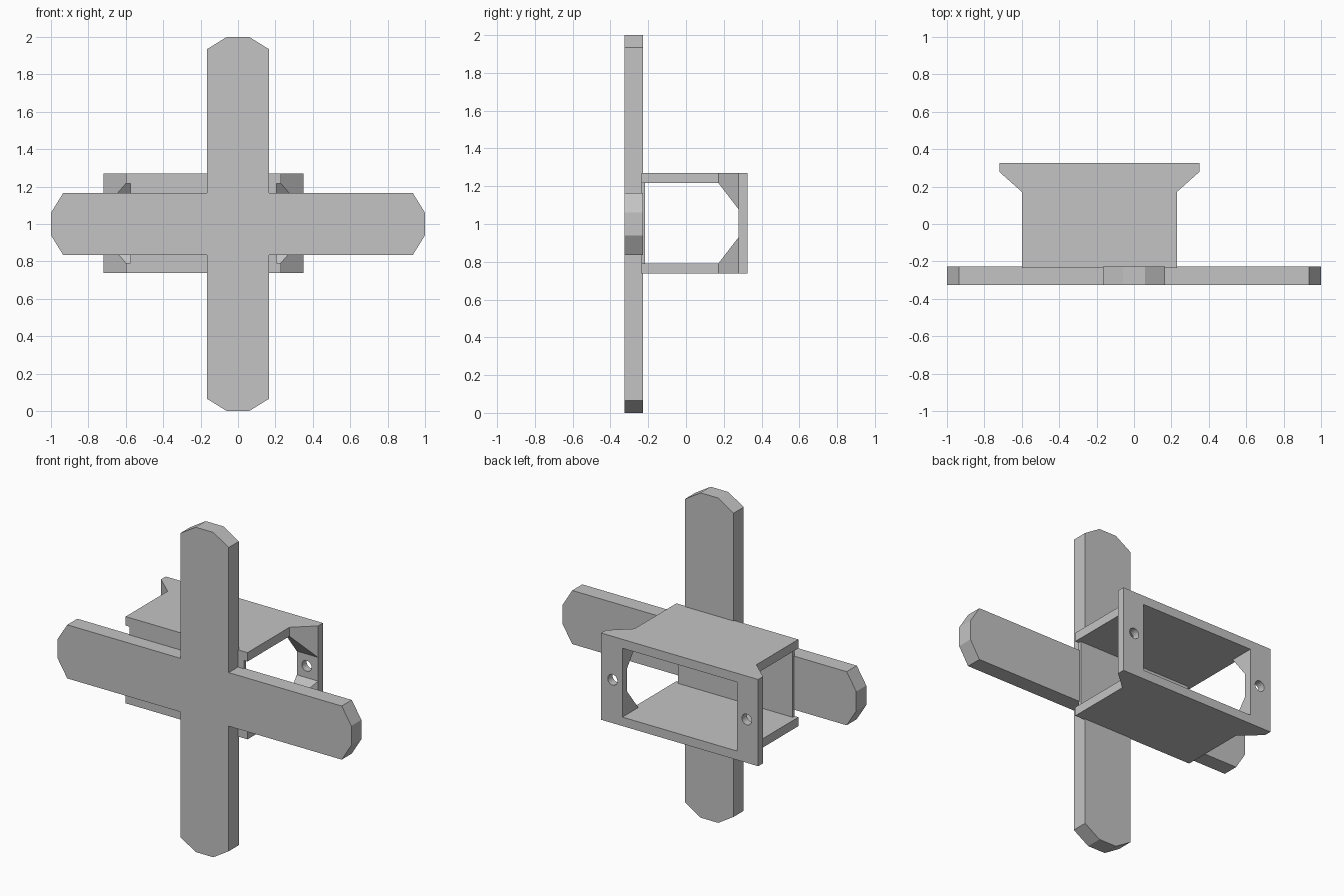
import bpy
import bmesh
import math
from mathutils import Matrix, Vector

if "Cube" in bpy.data.objects:
    bpy.data.objects.remove(bpy.data.objects["Cube"], do_unlink=True)

grey = bpy.data.materials.new("plain grey")
grey.use_nodes = True
GREY = (0.55, 0.55, 0.55, 1)
grey.diffuse_color = GREY
grey.node_tree.nodes["Principled BSDF"].inputs["Base Color"].default_value = GREY

# Shared dimensions
MID_X, MID_Z = -0.185, 1.004
CROSS_FRONT, CROSS_BACK = -0.326, -0.228
BOX_FRONT, FLARE_START, FLANGE_FRONT, BACK = -0.236, 0.172, 0.279, 0.326
HALF_OUT, HALF_BOX, HALF_WINDOW = 0.535, 0.415, 0.39
OUT_Z, IN_Z, GUSSET_Z = 0.267, 0.212, 0.073


def finish(name, bm):
    bmesh.ops.recalc_face_normals(bm, faces=bm.faces)
    mesh = bpy.data.meshes.new(name)
    bm.to_mesh(mesh)
    bm.free()
    mesh.materials.append(grey)
    obj = bpy.data.objects.new(name, mesh)
    bpy.context.collection.objects.link(obj)
    return obj


def prism(name, outline, direction):
    """Extrude a flat outline of 3D points along a direction."""
    bm = bmesh.new()
    face = bm.faces.new([bm.verts.new(p) for p in outline])
    new = bmesh.ops.extrude_face_region(bm, geom=[face])["geom"]
    verts = [g for g in new if isinstance(g, bmesh.types.BMVert)]
    bmesh.ops.translate(bm, verts=verts, vec=Vector(direction))
    return finish(name, bm)


def box(name, low, high):
    x0, y0, z0 = low
    x1, y1, z1 = high
    outline = [(x0, y0, z0), (x1, y0, z0), (x1, y0, z1), (x0, y0, z1)]
    return prism(name, outline, (0, y1 - y0, 0))


# Cross plate: one arm outline turned four times
arm = [(0.165, 0.165), (0.935, 0.165), (1, 0.06), (1, -0.06), (0.935, -0.165)]
outline = []
for turn in range(4):
    c, s = [(1, 0), (0, -1), (-1, 0), (0, 1)][turn]
    outline += [(x * c - z * s, CROSS_FRONT, 1 + x * s + z * c) for x, z in arm]
prism("cross_plate", outline, (0, CROSS_BACK - CROSS_FRONT, 0))

# Upper and lower plates, flared towards the back flange
half = [(HALF_BOX, BOX_FRONT), (HALF_BOX, FLARE_START), (HALF_OUT, FLANGE_FRONT)]
profile = half + [(-x, y) for x, y in reversed(half)]
for name, side in (("upper_plate", 1), ("lower_plate", -1)):
    prism(name, [(MID_X + x, y, MID_Z + side * IN_Z) for x, y in profile],
          (0, 0, side * (OUT_Z - IN_Z)))

# Thin front wall behind the cross
box("front_wall", (MID_X - HALF_WINDOW, BOX_FRONT, MID_Z - IN_Z),
    (MID_X + HALF_WINDOW, -0.217, MID_Z + IN_Z))

# Corner gussets between the plates and the flange
for x_name, sx in (("left", 1), ("right", -1)):
    for z_name, sz in (("upper", 1), ("lower", -1)):
        bm = bmesh.new()
        corners = [(HALF_WINDOW, FLARE_START, IN_Z), (HALF_BOX, FLARE_START, IN_Z)]
        for x in (HALF_WINDOW, HALF_OUT):
            for z in (IN_Z, GUSSET_Z):
                corners.append((x, FLANGE_FRONT, z))
        for x, y, z in corners:
            bm.verts.new((MID_X + sx * x, y, MID_Z + sz * z))
        bmesh.ops.convex_hull(bm, input=bm.verts)
        bmesh.ops.dissolve_limit(bm, angle_limit=0.01, verts=bm.verts, edges=bm.edges)
        finish(f"{z_name}_{x_name}_gusset", bm)

# Back flange with a window and two screw holes
flange = box("back_flange", (MID_X - HALF_OUT, FLANGE_FRONT, MID_Z - OUT_Z),
             (MID_X + HALF_OUT, BACK, MID_Z + OUT_Z))
cutters = [box("window_cutter", (MID_X - HALF_WINDOW, 0.2, MID_Z - IN_Z),
               (MID_X + HALF_WINDOW, 0.4, MID_Z + IN_Z))]
for side in (1, -1):
    bm = bmesh.new()
    place = Matrix.Translation((MID_X + side * 0.457, 0.3, MID_Z)) @ Matrix.Rotation(math.pi / 2, 4, "X")
    bmesh.ops.create_cone(bm, cap_ends=True, segments=24, radius1=0.033,
                          radius2=0.033, depth=0.2, matrix=place)
    cutters.append(finish("hole_cutter", bm))
for cutter in cutters:
    cutter.hide_render = True
    mod = flange.modifiers.new("cut", "BOOLEAN")
    mod.operation = "DIFFERENCE"
    mod.solver = "EXACT"
    mod.object = cutter

# Bake the cuts and drop the cutters
graph = bpy.context.evaluated_depsgraph_get()
cut_mesh = bpy.data.meshes.new_from_object(flange.evaluated_get(graph))
flange.modifiers.clear()
flange.data = cut_mesh
for cutter in cutters:
    bpy.data.objects.remove(cutter, do_unlink=True)
